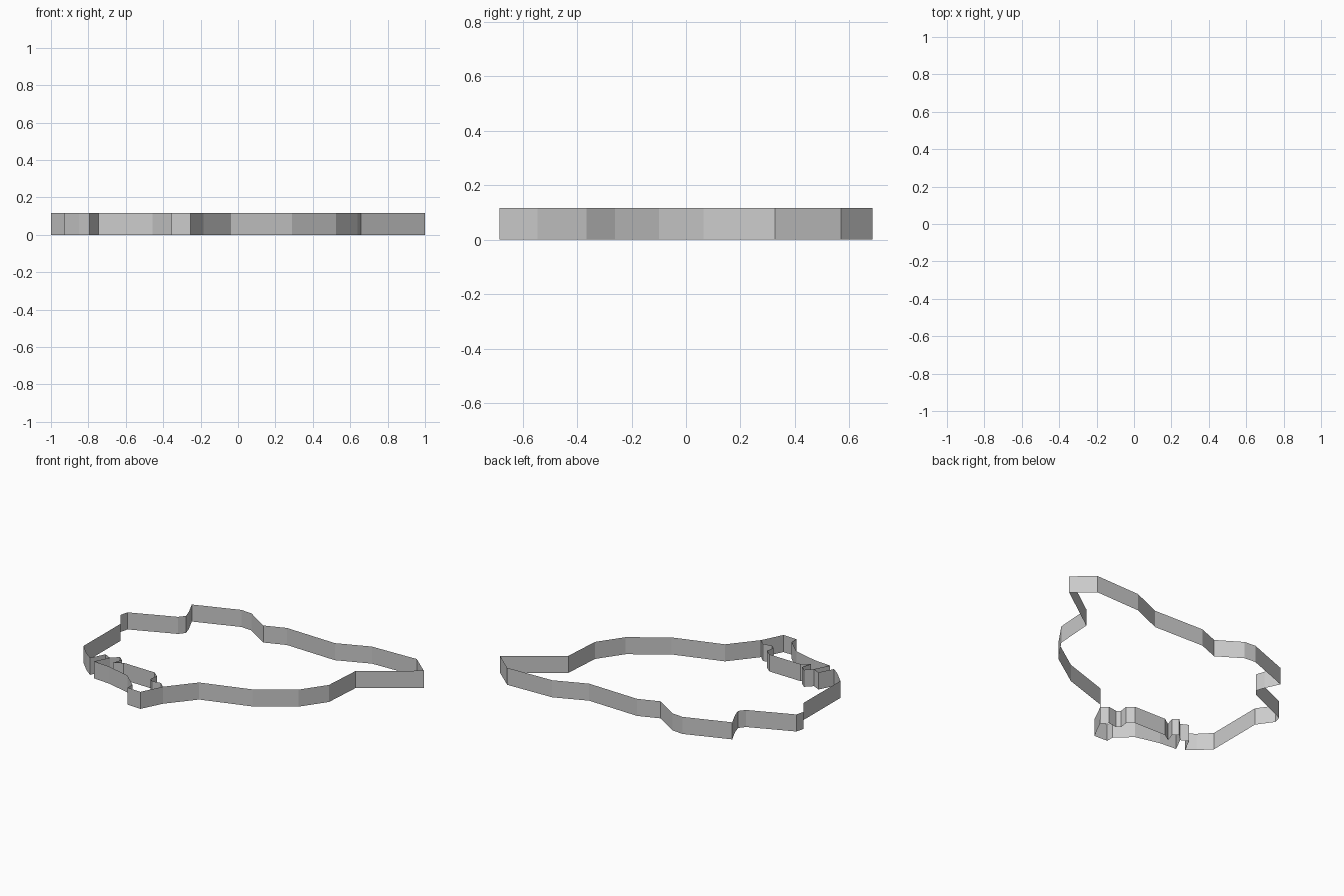
import bpy, bmesh

if "Cube" in bpy.data.objects:
    bpy.data.objects.remove(bpy.data.objects["Cube"])

HEIGHT = 0.116

# main closed outline, starting at the tip and running round the back
outline = [
    (1.0, .57), (.867, .685), (.535, .675), (.32, .585), (-.05, .597),
    (-.19, .543), (-.35, .645), (-.43, .652), (-.727, .541), (-.68, .443),
    (-.661, .384), (-.693, .344), (-.985, .22), (-1.0, .165), (-.925, .058),
    (-.927, -.337), (-.85, -.415), (-.795, -.456), (-.745, -.36), (-.695, -.385),
    (-.65, -.341), (-.617, -.369), (-.637, -.433), (-.583, -.397), (-.346, -.403),
    (-.304, -.438), (-.312, -.496), (-.288, -.516), (-.225, -.506), (-.185, -.545),
    (-.037, -.366), (.29, -.26), (.525, -.10), (.64, .065), (.658, .326),
]

# front strip, which joins the main outline at both ends
strip = [
    (-.695, -.385), (-.745, -.484), (-.624, -.494), (-.457, -.535),
    (-.355, -.63), (-.355, -.68), (-.255, -.685), (-.185, -.545),
]


def wall(name, points, closed):
    """Raise a thin upright wall along a path."""
    bm = bmesh.new()
    verts = [bm.verts.new((x, y, 0)) for x, y in points]
    pairs = list(zip(verts, verts[1:]))
    if closed:
        pairs.append((verts[-1], verts[0]))
    edges = [bm.edges.new(p) for p in pairs]
    raised = bmesh.ops.extrude_edge_only(bm, edges=edges)["geom"]
    top = [g for g in raised if isinstance(g, bmesh.types.BMVert)]
    bmesh.ops.translate(bm, verts=top, vec=(0, 0, HEIGHT))
    bmesh.ops.recalc_face_normals(bm, faces=bm.faces)
    mesh = bpy.data.meshes.new(name)
    bm.to_mesh(mesh)
    bm.free()
    bpy.context.collection.objects.link(bpy.data.objects.new(name, mesh))


wall("outline_wall", outline, True)
wall("front_strip_wall", strip, False)
